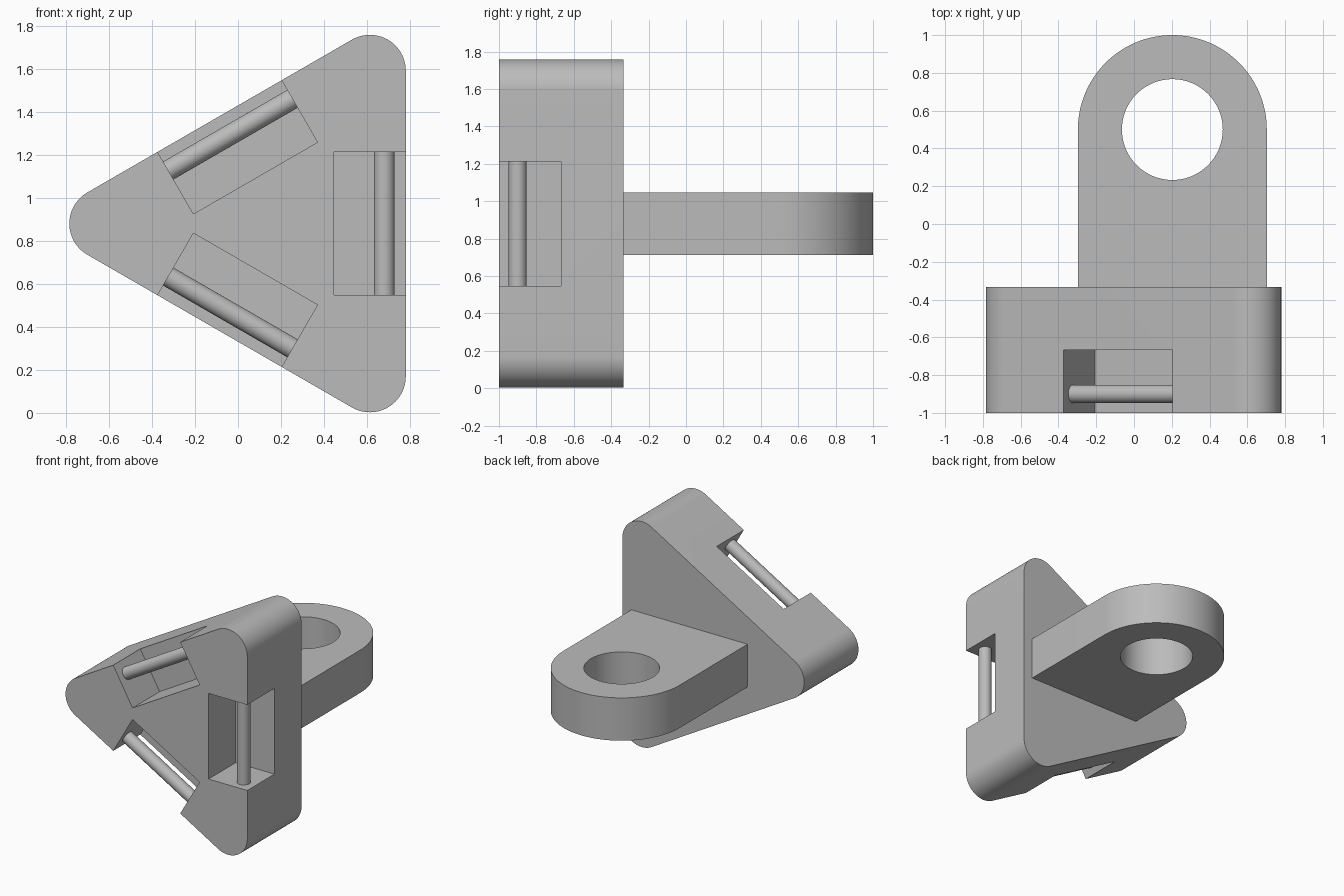
import bpy, bmesh, math
from mathutils import Matrix, Vector

if "Cube" in bpy.data.objects:
    bpy.data.objects.remove(bpy.data.objects["Cube"], do_unlink=True)

CX, CZ = 0.203, 0.88          # axis of the three-fold block
FRONT, BACK = -1.0, -0.333    # block depth
CORNER_R = 0.167

grey = bpy.data.materials.new("plain grey")
grey.use_nodes = True
grey.diffuse_color = (0.5, 0.5, 0.5, 1)
grey.node_tree.nodes["Principled BSDF"].inputs["Base Color"].default_value = (0.5, 0.5, 0.5, 1)


def arc(cx, cy, r, start, end, steps):
    angles = [math.radians(start + (end - start) * i / steps) for i in range(steps + 1)]
    return [(cx + r * math.cos(a), cy + r * math.sin(a)) for a in angles]


def finish(name, bm, matrix=Matrix()):
    bmesh.ops.transform(bm, matrix=matrix, verts=bm.verts)
    bmesh.ops.recalc_face_normals(bm, faces=bm.faces)
    mesh = bpy.data.meshes.new(name)
    bm.to_mesh(mesh)
    bm.free()
    mesh.materials.append(grey)
    obj = bpy.data.objects.new(name, mesh)
    bpy.context.collection.objects.link(obj)
    return obj


def prism(name, outline, depth, matrix):
    """Extrude a flat outline along local z."""
    bm = bmesh.new()
    face = bm.faces.new([bm.verts.new((x, y, 0)) for x, y in outline])
    top = bmesh.ops.extrude_face_region(bm, geom=[face])["geom"]
    verts = [v for v in top if isinstance(v, bmesh.types.BMVert)]
    bmesh.ops.translate(bm, vec=(0, 0, depth), verts=verts)
    return finish(name, bm, matrix)


def box(name, low, high, matrix=Matrix()):
    low, high = Vector(low), Vector(high)
    bm = bmesh.new()
    bmesh.ops.create_cube(bm, size=1)
    place = Matrix.Translation((low + high) / 2) @ Matrix.Diagonal((*(high - low), 1))
    return finish(name, bm, matrix @ place)


def cylinder(name, r, length, centre, matrix=Matrix()):
    bm = bmesh.new()
    bmesh.ops.create_cone(bm, cap_ends=True, segments=64, radius1=r, radius2=r, depth=length)
    return finish(name, bm, matrix @ Matrix.Translation(centre))


def select(obj):
    bpy.ops.object.select_all(action="DESELECT")
    obj.select_set(True)
    bpy.context.view_layer.objects.active = obj


def cut(obj, cutter):
    mod = obj.modifiers.new("cut", "BOOLEAN")
    mod.operation, mod.solver, mod.object = "DIFFERENCE", "EXACT", cutter
    select(obj)
    bpy.ops.object.modifier_apply(modifier=mod.name)
    bpy.data.objects.remove(cutter, do_unlink=True)


def smooth(obj):
    select(obj)
    bpy.ops.object.shade_smooth_by_angle(angle=math.radians(30))


# Rounded triangular block, outline drawn in x-z and extruded front to back
outline = []
for turn in (60, 180, 300):
    a = math.radians(turn)
    outline += arc(CX + 0.82 * math.cos(a), CZ + 0.82 * math.sin(a),
                   CORNER_R, turn - 60, turn + 60, 24)
block = prism("triangular_block", outline, BACK - FRONT,
              Matrix.Translation((0, BACK, 0)) @ Matrix.Rotation(math.pi / 2, 4, "X"))

# One pocket and one pin per side, turned about the block axis
centre = Matrix.Translation((CX, 0, CZ))
for i, side in enumerate(("left", "upper", "lower")):
    turned = centre @ Matrix.Rotation(i * math.tau / 3, 4, "Y") @ centre.inverted()
    cut(block, box("pocket_cutter", (0.447, -1.1, CZ - 0.333), (0.9, -0.667, CZ + 0.333), turned))
    smooth(cylinder(side + "_pin", 0.048, 0.68, (0.68, -0.9, CZ), turned))
smooth(block)

# Rear lug with round end and through hole
lug_outline = [(CX - 0.5, BACK), (CX + 0.5, BACK)] + arc(CX, 0.5, 0.5, 0, 180, 64)
lug = prism("rear_lug", lug_outline, 0.333, Matrix.Translation((0, 0, CZ - 0.1665)))
cut(lug, cylinder("hole_cutter", 0.267, 1, (CX, 0.5, CZ)))
smooth(lug)
